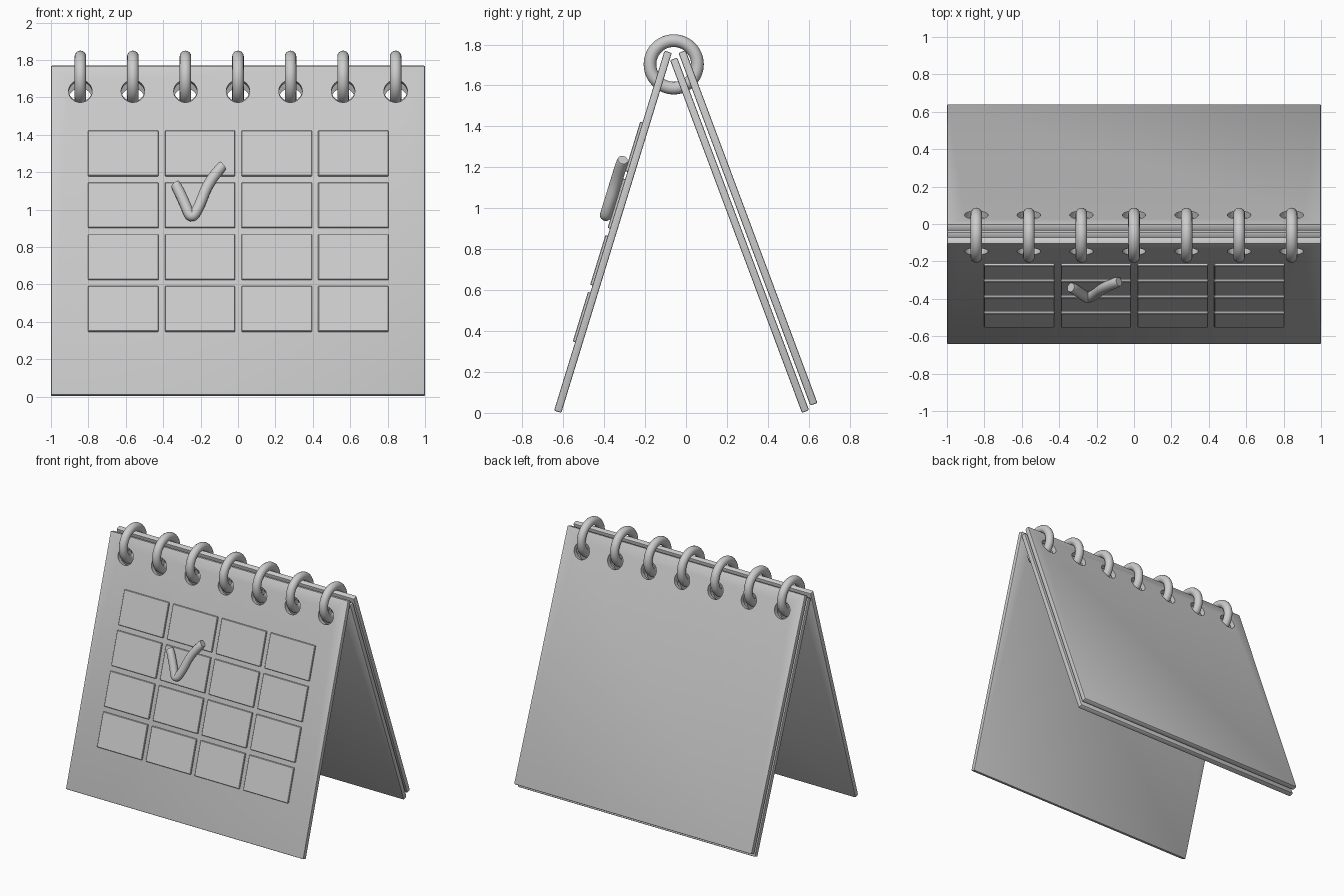
import bpy, bmesh, math
from mathutils import Matrix

if "Cube" in bpy.data.objects:
    bpy.data.objects.remove(bpy.data.objects["Cube"])

W, L, T = 2.0, 1.84, 0.037           # sheet width, length, thickness
RING_X = [(i - 3) * 0.281 for i in range(7)]


def frame(y, z, deg):
    """Local frame of a leaning sheet: origin at its bottom edge, local z runs up it."""
    return Matrix.Translation((0, y, z)) @ Matrix.Rotation(math.radians(deg), 4, 'X')


def finish(name, bm, mat=Matrix()):
    me = bpy.data.meshes.new(name)
    bm.to_mesh(me)
    bm.free()
    ob = bpy.data.objects.new(name, me)
    bpy.context.collection.objects.link(ob)
    ob.matrix_world = mat
    return ob


def activate(ob):
    bpy.ops.object.select_all(action='DESELECT')
    ob.select_set(True)
    bpy.context.view_layer.objects.active = ob


def smooth(ob, deg=35):
    activate(ob)
    bpy.ops.object.shade_smooth_by_angle(angle=math.radians(deg))


def box(bm, x, y, z, sx, sy, sz):
    m = Matrix.Translation((x, y, z)) @ Matrix.Diagonal((sx, sy, sz, 1))
    bmesh.ops.create_cube(bm, size=1, matrix=m)


def bevel(bm, width, segs):
    bmesh.ops.bevel(bm, geom=bm.edges[:], offset=width, segments=segs,
                    profile=0.5, affect='EDGES')


# Leaning sheet with a row of ring holes
def sheet(name, mat):
    bm = bmesh.new()
    box(bm, 0, 0, L / 2, W, T, L)
    bevel(bm, 0.007, 2)
    ob = finish(name, bm, mat)
    bm = bmesh.new()
    for x in RING_X:
        m = Matrix.Translation((x, 0, L - 0.143)) @ Matrix.Rotation(math.pi / 2, 4, 'X')
        bmesh.ops.create_cone(bm, cap_ends=True, segments=32, radius1=0.063,
                              radius2=0.063, depth=0.2, matrix=m)
    cutter = finish("hole_cutter", bm, mat)
    cutter.hide_render = True
    mod = ob.modifiers.new("holes", 'BOOLEAN')
    mod.operation, mod.object, mod.solver = 'DIFFERENCE', cutter, 'EXACT'
    activate(ob)
    bpy.ops.object.modifier_apply(modifier=mod.name)
    bpy.data.objects.remove(cutter)
    smooth(ob)
    return ob


front = frame(-0.627, 0.0055, -17.06)
sheet("front_page", front)
sheet("back_inner_page", frame(0.584, 0.0065, 20.5))
sheet("back_outer_page", frame(0.625, 0.042, 20.5))

# Raised day cells on the front page
bm = bmesh.new()
for r in range(4):
    for c in range(4):
        box(bm, 0.002 + (c - 1.5) * 0.41, -T / 2 - 0.003, 0.477 + r * 0.29,
            0.376, 0.018, 0.253)
bevel(bm, 0.003, 1)
smooth(finish("day_cells", bm, front))

# Tick mark: round tube along a smooth path lying on the cells
cu = bpy.data.curves.new("tick_path", 'CURVE')
cu.dimensions = '3D'
cu.bevel_depth, cu.bevel_resolution, cu.use_fill_caps = 0.029, 5, True
path = [(-0.338, 1.168), (-0.33, 1.158), (-0.285, 1.06), (-0.25, 0.965),
        (-0.205, 1.045), (-0.165, 1.16), (-0.09, 1.262), (-0.08, 1.270)]
sp = cu.splines.new('NURBS')
sp.points.add(len(path) - 1)
for p, (x, z) in zip(sp.points, path):
    p.co = (x, -0.057, z, 1)
sp.points[0].radius = sp.points[-1].radius = 0.85
sp.order_u, sp.use_endpoint_u, sp.resolution_u = 3, True, 6
tick = bpy.data.objects.new("tick_mark", cu)
bpy.context.collection.objects.link(tick)
tick.matrix_world = front
activate(tick)
bpy.ops.object.convert(target='MESH')
smooth(bpy.context.view_layer.objects.active, 50)

# Binding rings
for i, x in enumerate(RING_X):
    bpy.ops.mesh.primitive_torus_add(location=(x, -0.06, 1.703),
                                     rotation=(0, math.pi / 2, 0),
                                     major_radius=0.116, minor_radius=0.031,
                                     major_segments=48, minor_segments=16)
    ring = bpy.context.object
    ring.name = f"binding_ring_{i + 1}"
    smooth(ring, 60)
